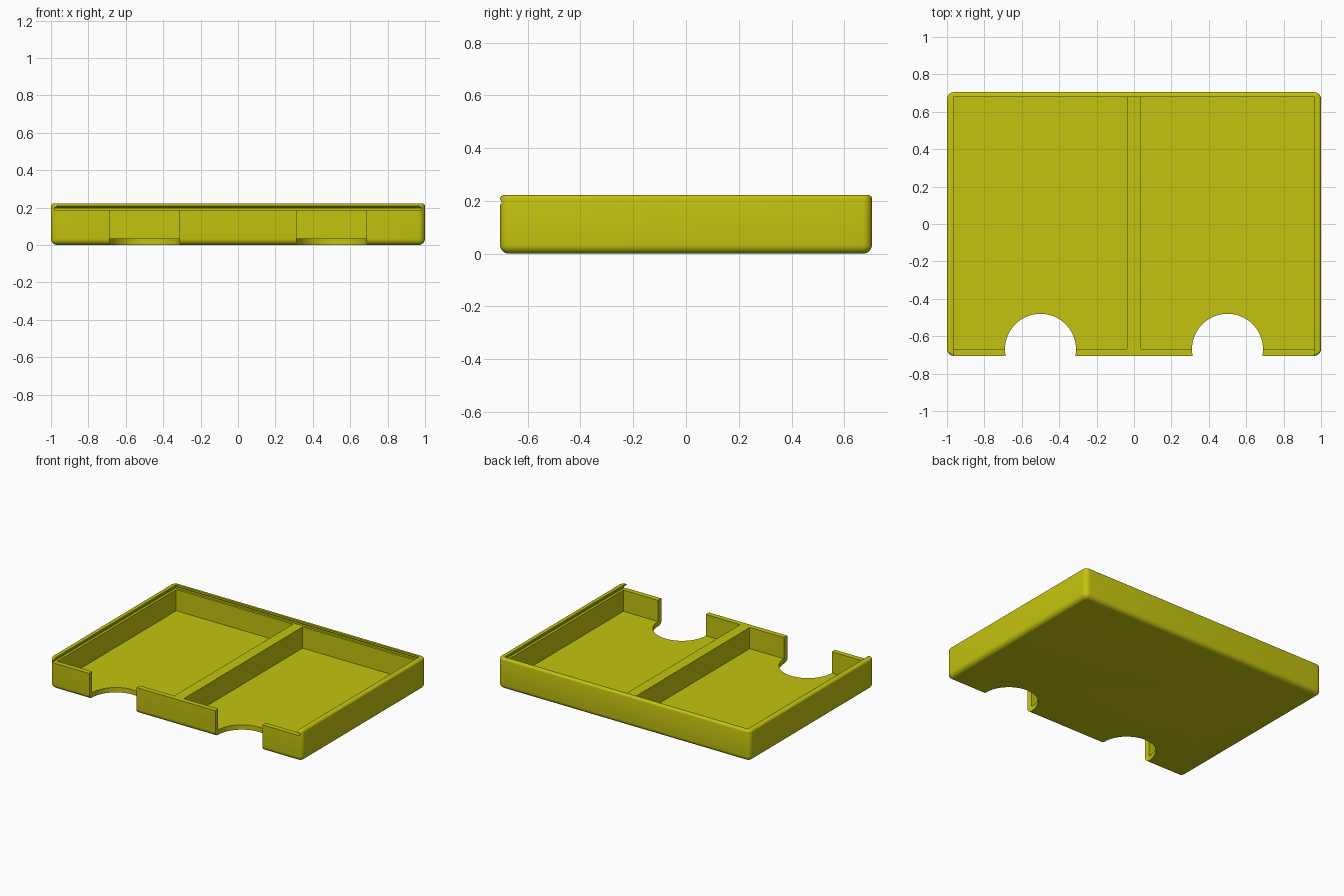
import bpy, bmesh, math

if "Cube" in bpy.data.objects:
    bpy.data.objects.remove(bpy.data.objects["Cube"])

HX, HY, H = 1.0, 0.705, 0.222      # outer half sizes and height
RIM, FLOOR = 0.187, 0.035          # divider height, floor thickness

yellow = bpy.data.materials.new("yellow")
yellow.diffuse_color = (0.55, 0.55, 0.005, 1)
yellow.use_nodes = True
yellow.node_tree.nodes["Principled BSDF"].inputs["Base Color"].default_value = yellow.diffuse_color


def loft(name, rings):
    """Closed solid through rings holding equal point counts."""
    bm = bmesh.new()
    loops = [[bm.verts.new(p) for p in ring] for ring in rings]
    n = len(loops[0])
    for a, b in zip(loops, loops[1:]):
        for i in range(n):
            j = (i + 1) % n
            bm.faces.new((a[i], a[j], b[j], b[i]))
    bm.faces.new(loops[0][::-1])
    bm.faces.new(loops[-1])
    bmesh.ops.recalc_face_normals(bm, faces=bm.faces)
    me = bpy.data.meshes.new(name)
    bm.to_mesh(me)
    bm.free()
    ob = bpy.data.objects.new(name, me)
    bpy.context.collection.objects.link(ob)
    me.materials.append(yellow)
    return ob


def rounded_ring(inset, z, r=0.036, seg=6):
    pts = []
    for k, (sx, sy) in enumerate(((1, 1), (-1, 1), (-1, -1), (1, -1))):
        for i in range(seg + 1):
            a = math.pi / 2 * (k + i / seg)
            q = r - inset
            pts.append((sx * (HX - r) + q * math.cos(a),
                        sy * (HY - r) + q * math.sin(a), z))
    return pts


def rect(x0, x1, y0, y1, z):
    return [(x0, y0, z), (x1, y0, z), (x1, y1, z), (x0, y1, z)]


def circle(cx, cy, r, z, n=64):
    return [(cx + r * math.cos(math.tau * i / n),
             cy + r * math.sin(math.tau * i / n), z) for i in range(n)]


# tray body with a large bottom round and a small top round
rings = []
for i in range(7):
    a = math.pi / 2 * i / 6
    rings.append(rounded_ring(0.034 * (1 - math.sin(a)), 0.034 * (1 - math.cos(a))))
for i in range(5):
    a = math.pi / 2 * i / 4
    rings.append(rounded_ring(0.014 * (1 - math.cos(a)), H - 0.014 * (1 - math.sin(a))))
tray = loft("tray", rings)

cutters = []
for s in (-1, 1):
    x0, x1 = sorted((s * 0.038, s * 0.965))
    # card pockets
    cutters.append(loft("pocket_cutter", [rect(x0, x1, -0.668, 0.678, z)
                                          for z in (FLOOR, RIM + 0.008)]))
    # thumb notches
    cutters.append(loft("notch_cutter", [circle(s * 0.5, -0.67, 0.19, z)
                                         for z in (-0.1, 0.3)]))
# sliding lid slot, open at the front, narrowing under the lip
cutters.append(loft("slot_cutter", [
    rect(-x, x, -0.9, y, z) for x, y, z in (
        (0.982, 0.693, RIM), (0.982, 0.693, 0.199),
        (0.965, 0.678, 0.209), (0.965, 0.678, 0.3))]))

for c in cutters:
    m = tray.modifiers.new(c.name, 'BOOLEAN')
    m.operation = 'DIFFERENCE'
    m.solver = 'EXACT'
    m.object = c

# apply the cuts and remove the cutters
bpy.context.view_layer.update()
deps = bpy.context.evaluated_depsgraph_get()
cut_mesh = bpy.data.meshes.new_from_object(tray.evaluated_get(deps))
tray.modifiers.clear()
tray.data = cut_mesh
for c in cutters:
    bpy.data.objects.remove(c)

bpy.context.view_layer.objects.active = tray
tray.select_set(True)
bpy.ops.object.shade_smooth_by_angle(angle=math.radians(30))
